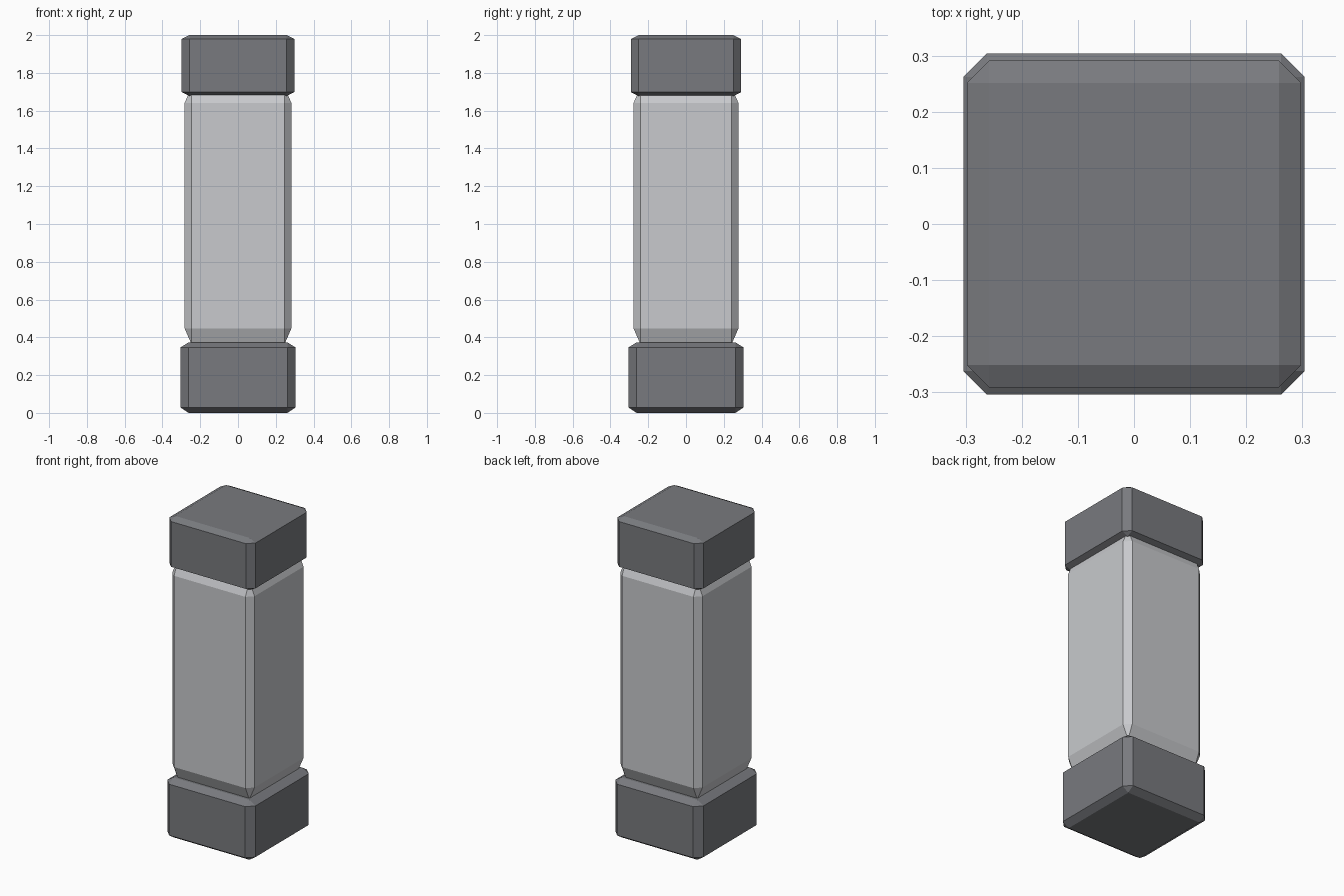
import bpy
import bmesh

if "Cube" in bpy.data.objects:
    bpy.data.objects.remove(bpy.data.objects["Cube"], do_unlink=True)


def make_material(name, color):
    mat = bpy.data.materials.new(name)
    mat.use_nodes = True
    mat.diffuse_color = color
    bsdf = next(n for n in mat.node_tree.nodes if n.type == 'BSDF_PRINCIPLED')
    bsdf.inputs["Base Color"].default_value = color
    return mat


def chamfered_block(name, mat, hx, hy, cut, z_levels):
    """Box with flat chamfers; z_levels = bottom face, wall start, wall end, top face."""
    z_bottom, z_low, z_high, z_top = z_levels
    bm = bmesh.new()
    for sx in (-1, 1):
        for sy in (-1, 1):
            for z_wall, z_cap in ((z_low, z_bottom), (z_high, z_top)):
                bm.verts.new((sx * hx, sy * (hy - cut), z_wall))
                bm.verts.new((sx * (hx - cut), sy * hy, z_wall))
                bm.verts.new((sx * (hx - cut), sy * (hy - cut), z_cap))
    bmesh.ops.convex_hull(bm, input=bm.verts[:])
    bmesh.ops.dissolve_limit(bm, angle_limit=0.01, verts=bm.verts[:], edges=bm.edges[:])
    bmesh.ops.recalc_face_normals(bm, faces=bm.faces[:])
    mesh = bpy.data.meshes.new(name)
    bm.to_mesh(mesh)
    bm.free()
    mesh.materials.append(mat)
    obj = bpy.data.objects.new(name, mesh)
    bpy.context.collection.objects.link(obj)
    return obj


dark_grey = make_material("dark grey", (0.19, 0.195, 0.21, 1))
light_grey = make_material("light grey", (0.58, 0.59, 0.61, 1))

# Base, shaft and cap stacked along z
chamfered_block("base", dark_grey, 0.304, 0.304, 0.042, (0, 0.028, 0.347, 0.373))
chamfered_block("shaft", light_grey, 0.283, 0.278, 0.037, (0.363, 0.448, 1.64, 1.725))
chamfered_block("cap", dark_grey, 0.298, 0.291, 0.04, (1.678, 1.698, 1.98, 2.0))
